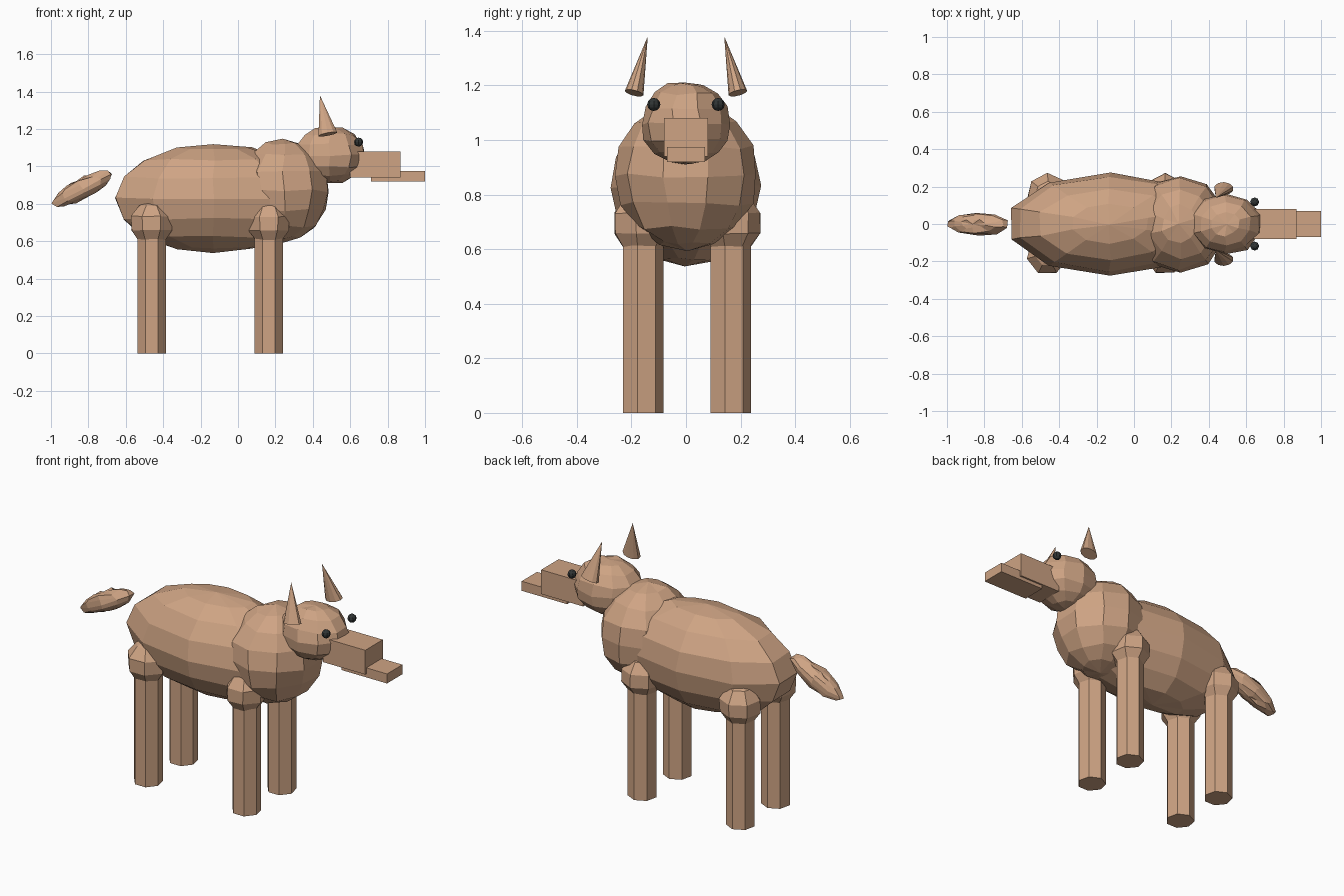
import bpy, bmesh, random
from math import radians
from mathutils import Matrix, Vector

if "Cube" in bpy.data.objects:
    bpy.data.objects.remove(bpy.data.objects["Cube"])

random.seed(4)


def material(name, rgb):
    m = bpy.data.materials.new(name)
    m.diffuse_color = (*rgb, 1)
    m.use_nodes = True
    m.node_tree.nodes["Principled BSDF"].inputs["Base Color"].default_value = m.diffuse_color
    return m


FUR = material("fur", (0.62, 0.37, 0.23))
DARK = material("dark", (0.03, 0.035, 0.035))


def finish(name, bm, mat=FUR):
    mesh = bpy.data.meshes.new(name)
    bm.to_mesh(mesh)
    bm.free()
    mesh.materials.append(mat)
    ob = bpy.data.objects.new(name, mesh)
    bpy.context.collection.objects.link(ob)
    return ob


def ball(name, loc, radii, seg, rings, jitter=0.0, tilt=0.0, mat=FUR):
    bm = bmesh.new()
    bmesh.ops.create_uvsphere(bm, u_segments=seg, v_segments=rings, radius=1)
    m = (Matrix.Translation(loc) @ Matrix.Rotation(radians(tilt), 4, 'Y')
         @ Matrix.Diagonal((*radii, 1)))
    bmesh.ops.transform(bm, matrix=m, verts=bm.verts)
    for v in bm.verts:
        v.co += Vector([random.uniform(-jitter, jitter) for _ in range(3)])
    return finish(name, bm, mat)


def box(name, lo, hi):
    lo, hi = Vector(lo), Vector(hi)
    bm = bmesh.new()
    bmesh.ops.create_cube(bm, size=1)
    m = Matrix.Translation((lo + hi) / 2) @ Matrix.Diagonal((*(hi - lo), 1))
    bmesh.ops.transform(bm, matrix=m, verts=bm.verts)
    return finish(name, bm)


def cone(name, base, tip, r1, r2, seg, squash=1.0):
    base, tip = Vector(base), Vector(tip)
    axis = tip - base
    bm = bmesh.new()
    bmesh.ops.create_cone(bm, cap_ends=True, segments=seg, radius1=r1,
                          radius2=r2, depth=axis.length)
    # small tilt keeps the squashed side facing sideways
    rot = Vector((0, 0, 1)).rotation_difference(axis).to_matrix().to_4x4()
    m = (Matrix.Translation((base + tip) / 2) @ rot
         @ Matrix.Diagonal((1, squash, 1, 1)))
    bmesh.ops.transform(bm, matrix=m, verts=bm.verts)
    bmesh.ops.remove_doubles(bm, verts=bm.verts, dist=1e-5)
    return finish(name, bm)


# Torso, chest and head
ball("body", (-0.13, 0, 0.83), (0.55, 0.272, 0.29), 10, 8, 0.006)
ball("chest", (0.245, 0, 0.87), (0.25, 0.262, 0.272), 10, 8, 0.008)
ball("head", (0.49, 0, 1.06), (0.195, 0.165, 0.155), 10, 8, 0.006)

# Muzzle
box("snout", (0.60, -0.08, 0.94), (0.868, 0.08, 1.08))
box("lower_jaw", (0.71, -0.07, 0.92), (1.0, 0.07, 0.975))

# Tail
ball("tail", (-0.835, 0, 0.88), (0.185, 0.06, 0.055), 10, 8, 0.007, tilt=-27)

# Ears and eyes
for side, s in (("left", 1), ("right", -1)):
    cone(side + "_ear", (0.48, s * 0.19, 1.172), (0.438, s * 0.14, 1.38),
         0.053, 0, 10, 0.66)
    ball(side + "_eye", (0.645, s * 0.118, 1.13), (0.024,) * 3, 8, 6, mat=DARK)

# Legs with rounded hips and shoulders
for end, x in (("front", 0.165), ("rear", -0.462)):
    for side, y in (("left", 0.16), ("right", -0.16)):
        cone(f"{end}_{side}_leg", (x, y, 0), (x, y, 0.7), 0.078, 0.078, 7)
        ball(f"{end}_{side}_joint", (x, y, 0.695), (0.117, 0.117, 0.12), 7, 5, 0.003)
